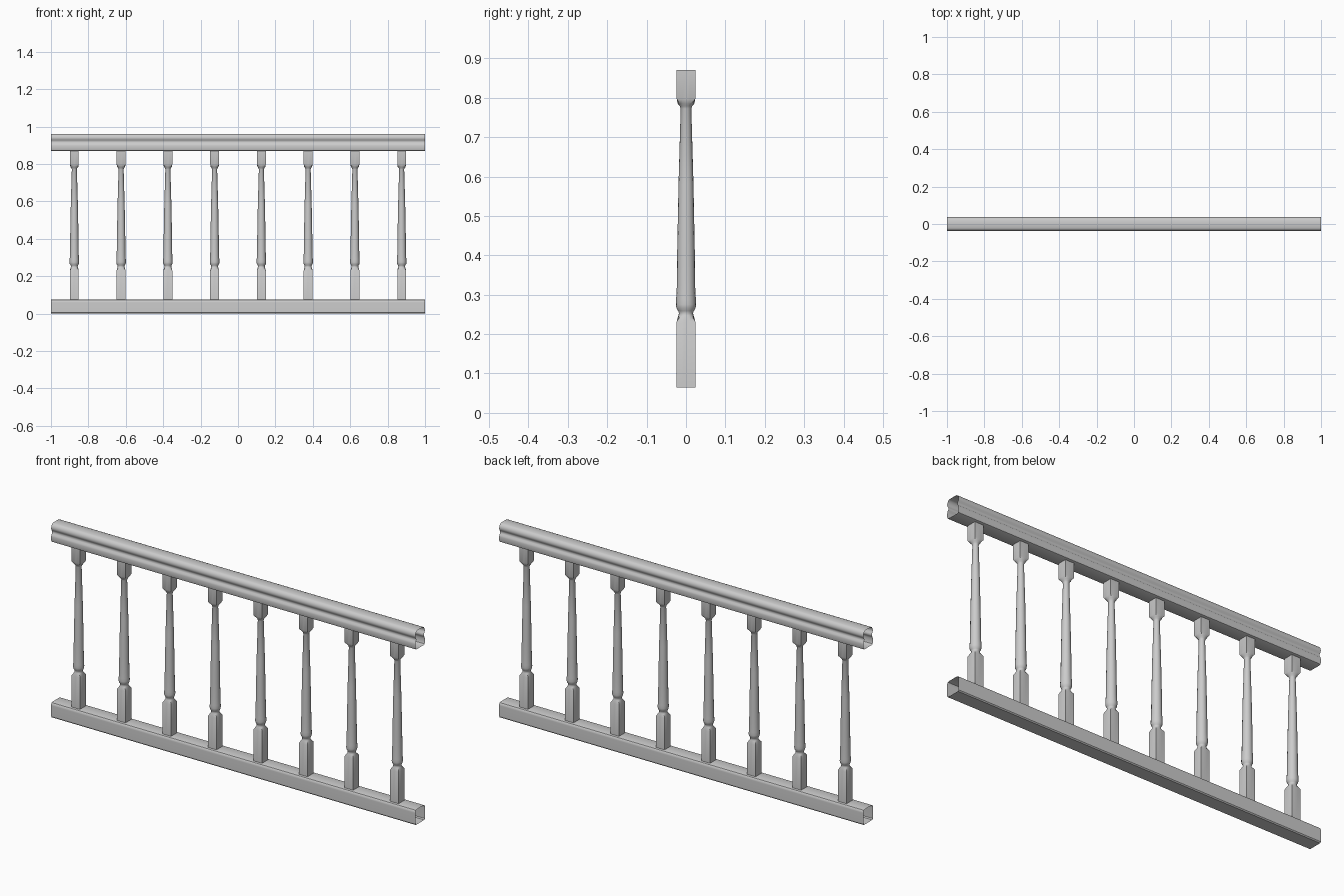
import bpy
import math

if "Cube" in bpy.data.objects:
    bpy.data.objects.remove(bpy.data.objects["Cube"])


def make_object(name, verts, faces):
    mesh = bpy.data.meshes.new(name)
    mesh.from_pydata(verts, [], faces)
    mesh.update()
    obj = bpy.data.objects.new(name, mesh)
    bpy.context.collection.objects.link(obj)
    bpy.ops.object.select_all(action='DESELECT')
    obj.select_set(True)
    bpy.context.view_layer.objects.active = obj
    bpy.ops.object.shade_smooth_by_angle(angle=math.radians(35))
    return obj


def bridge(rings):
    """Join equal closed rings of points, leaving the ends open."""
    n = len(rings[0])
    verts = [p for ring in rings for p in ring]
    faces = [(r * n + i, r * n + (i + 1) % n, (r + 1) * n + (i + 1) % n, (r + 1) * n + i)
             for r in range(len(rings) - 1) for i in range(n)]
    return verts, faces


def rail(name, half):
    """Hollow, open-ended rail from a mirrored half profile (y, z), top to bottom."""
    loop = half + [(-y, z) for y, z in reversed(half)]
    return make_object(name, *bridge([[(x, y, z) for y, z in loop] for x in (-1, 1)]))


SIDES = 16


def ring(half_width, z, square):
    pts = []
    for i in range(SIDES):
        a = 2 * math.pi * i / SIDES
        c, s = math.cos(a), math.sin(a)
        r = half_width / max(abs(c), abs(s)) if square else half_width
        pts.append((r * c, r * s, z))
    return pts


# Moulded handrail with a waist along each side
rail("top_rail", [
    (0.022, 0.962), (0.030, 0.958), (0.036, 0.949), (0.0375, 0.940),
    (0.036, 0.932), (0.031, 0.926), (0.029, 0.919), (0.031, 0.912),
    (0.036, 0.906), (0.0375, 0.898), (0.0375, 0.880), (0.035, 0.873),
    (0.029, 0.870)])

# Plain bottom rail with eased edges
rail("bottom_rail", [
    (0.027, 0.075), (0.033, 0.073), (0.037, 0.067), (0.0375, 0.060),
    (0.0375, 0.005), (0.033, 0.0)])

# Turned baluster: square blocks at both ends, tapered round shaft between
stations = [
    (0.0235, 0.065, True), (0.0235, 0.232, True),
    (0.0195, 0.247, False), (0.018, 0.253, False), (0.020, 0.259, False),
    (0.0245, 0.266, False), (0.0255, 0.275, False), (0.025, 0.290, False),
    (0.0235, 0.315, False), (0.0225, 0.400, False), (0.019, 0.580, False),
    (0.0135, 0.772, False), (0.016, 0.779, False), (0.021, 0.785, False),
    (0.0235, 0.797, True), (0.0235, 0.870, True)]
verts, faces = bridge([ring(*s) for s in stations])
faces += [tuple(reversed(range(SIDES))),
          tuple(range(len(verts) - SIDES, len(verts)))]
first = make_object("baluster_1", verts, faces)
first.location.x = -0.875
for i in range(1, 8):
    copy = first.copy()
    copy.name = f"baluster_{i + 1}"
    copy.location.x = -0.875 + 0.25 * i
    bpy.context.collection.objects.link(copy)
